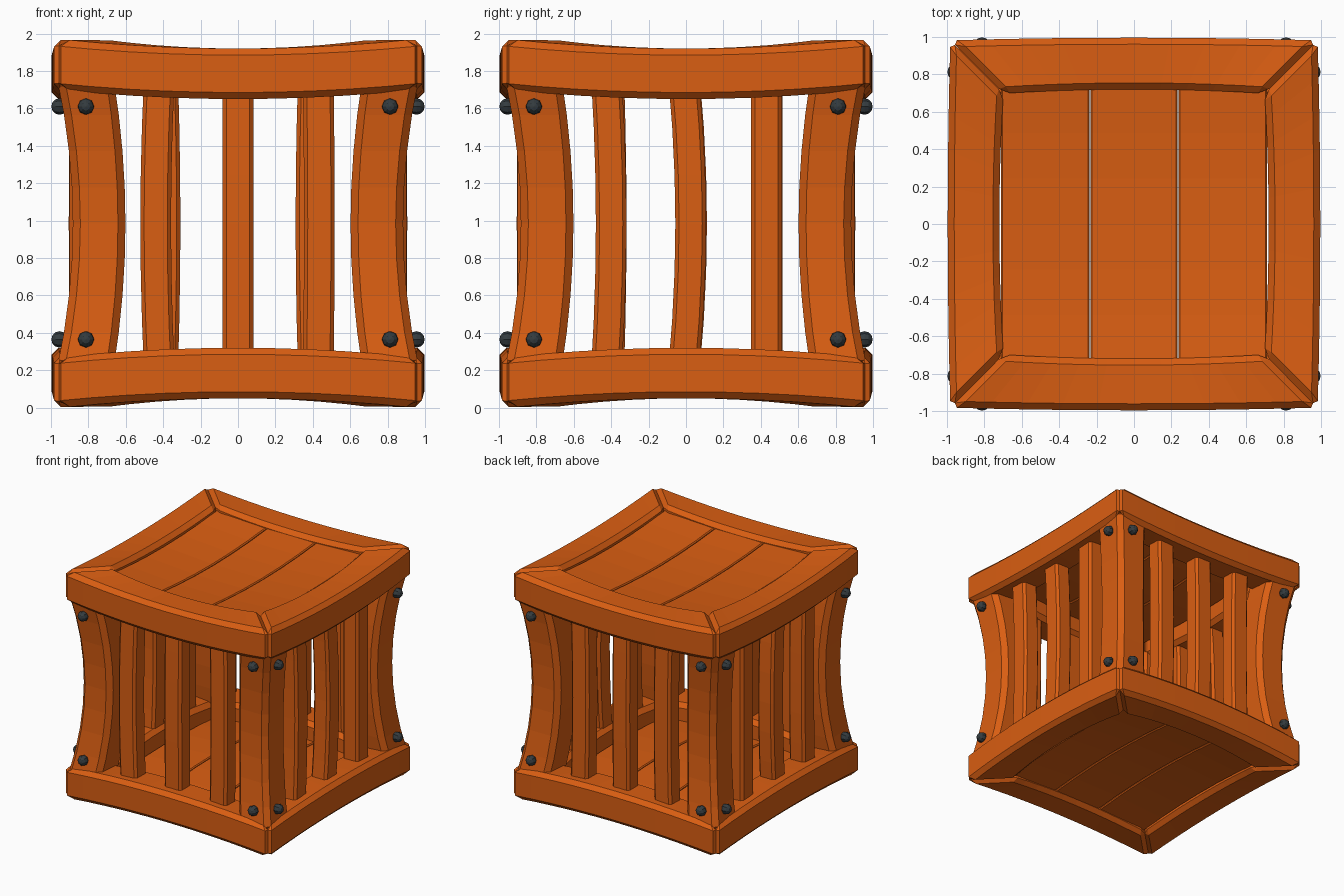
import bpy, bmesh, math
from mathutils import Matrix, Vector

if "Cube" in bpy.data.objects:
    bpy.data.objects.remove(bpy.data.objects["Cube"])

TOP = 1.97


def material(name, rgb):
    m = bpy.data.materials.new(name)
    m.diffuse_color = (*rgb, 1)
    m.use_nodes = True
    m.node_tree.nodes["Principled BSDF"].inputs["Base Color"].default_value = m.diffuse_color
    return m


WOOD = material("orange_wood", (0.70, 0.112, 0.006))
IRON = material("dark_iron", (0.035, 0.045, 0.05))


def loft(name, sections, bevel, turn=0):
    """Timber made from a row of four-point sections, with chamfered edges."""
    bm = bmesh.new()
    rings = [[bm.verts.new(p) for p in s] for s in sections]
    for a, b in zip(rings, rings[1:]):
        for i in range(4):
            j = (i + 1) % 4
            bm.faces.new((a[i], a[j], b[j], b[i]))
    bm.faces.new(rings[0][::-1])
    bm.faces.new(rings[-1])
    bmesh.ops.recalc_face_normals(bm, faces=bm.faces)
    bm.transform(Matrix.Rotation(turn * math.pi / 2, 4, 'Z'))
    mesh = bpy.data.meshes.new(name)
    bm.to_mesh(mesh)
    bm.free()
    mesh.materials.append(WOOD)
    ob = bpy.data.objects.new(name, mesh)
    bpy.context.collection.objects.link(ob)
    mod = ob.modifiers.new("chamfer", 'BEVEL')
    mod.width = bevel
    mod.segments = 1
    mod.limit_method = 'ANGLE'
    mod.angle_limit = math.radians(35)
    return ob


def steps(n):
    return [-1 + 2 * i / n for i in range(n + 1)]


# Mitred, sagging frame beams, top and mirrored bottom
def beam(name, turn, bottom):
    sections = []
    for t in steps(10):
        c = 1 - t * t
        yo, yi = 0.982 + 0.014 * c, 0.698 + 0.022 * c
        z1 = TOP - 0.05 * c
        z0 = z1 - 0.27
        if bottom:
            z0, z1 = TOP - z1, TOP - z0
        sections.append([(t * 0.982, -yo, z0), (t * 0.698, -yi, z0),
                         (t * 0.698, -yi, z1), (t * 0.982, -yo, z1)])
    loft(name, sections, 0.035, turn)


# Corner posts bowing in toward the cage centre
def post(turn):
    sections = []
    for t in steps(8):
        s = t * 1.12
        d = 0.067 * (1 - s * s)
        a, b = 0.652 - d * 0.75, 0.95 - d
        z = TOP / 2 + s * 0.69
        sections.append([(a, -b, z), (b, -b, z), (b, -a, z), (a, -a, z)])
    loft("corner_post", sections, 0.04, turn)


# Slightly crooked cage bars: centre, sideways bow, outward bow
def bar(turn, x, bow, out):
    sections = []
    for t in steps(6):
        s = t * 1.12
        c = 1 - s * s
        xc, yc = x + bow * c, -0.825 - out * c
        z = TOP / 2 + s * 0.69
        sections.append([(xc - 0.082, yc - 0.075, z), (xc + 0.082, yc - 0.075, z),
                         (xc + 0.082, yc + 0.075, z), (xc - 0.082, yc + 0.075, z)])
    loft("cage_bar", sections, 0.02, turn)


# Dished planks filling the top and bottom frames
def plank(x0, x1, bottom):
    sections = []
    for t in steps(6):
        y = t * 0.73
        sec = []
        for x, dz in ((x0, -0.08), (x1, -0.08), (x1, 0), (x0, 0)):
            z = 1.845 + 0.035 * (x * x + y * y) / 0.5 + dz
            sec.append((x, y, TOP - z if bottom else z))
        sections.append(sec)
    loft("floor_plank" if bottom else "roof_plank", sections, 0.008)


# Round iron bolts on the posts
def bolt(turn, x, z):
    bm = bmesh.new()
    bmesh.ops.create_uvsphere(bm, u_segments=8, v_segments=6, radius=0.044)
    bm.transform(Matrix.Rotation(turn * math.pi / 2, 4, 'Z')
                 @ Matrix.Translation(Vector((x, -0.954, z)))
                 @ Matrix.Rotation(math.pi / 2, 4, 'X'))
    mesh = bpy.data.meshes.new("bolt")
    bm.to_mesh(mesh)
    bm.free()
    mesh.materials.append(IRON)
    bpy.context.collection.objects.link(bpy.data.objects.new("bolt", mesh))


BARS = [
    [(-0.425, -0.015, 0.0), (0.0, 0.0, 0.005), (0.43, 0.005, 0.0)],
    [(-0.42, 0.02, 0.0), (-0.005, 0.03, 0.005), (0.43, 0.0, 0.0)],
    [(-0.40, 0.01, 0.0), (0.0, 0.0, 0.005), (0.40, -0.01, 0.0)],
    [(-0.435, 0.0, 0.0), (0.0, -0.03, 0.005), (0.41, -0.01, 0.0)],
]

for k in range(4):
    beam("top_beam", k, False)
    beam("bottom_beam", k, True)
    post(k)
    for spec in BARS[k]:
        bar(k, *spec)
    for x in (-0.813, 0.813):
        for z in (0.365, 1.61):
            bolt(k, x, z)

for bottom in (False, True):
    for x0, x1 in ((-0.71, -0.238), (-0.232, 0.232), (0.238, 0.71)):
        plank(x0, x1, bottom)
